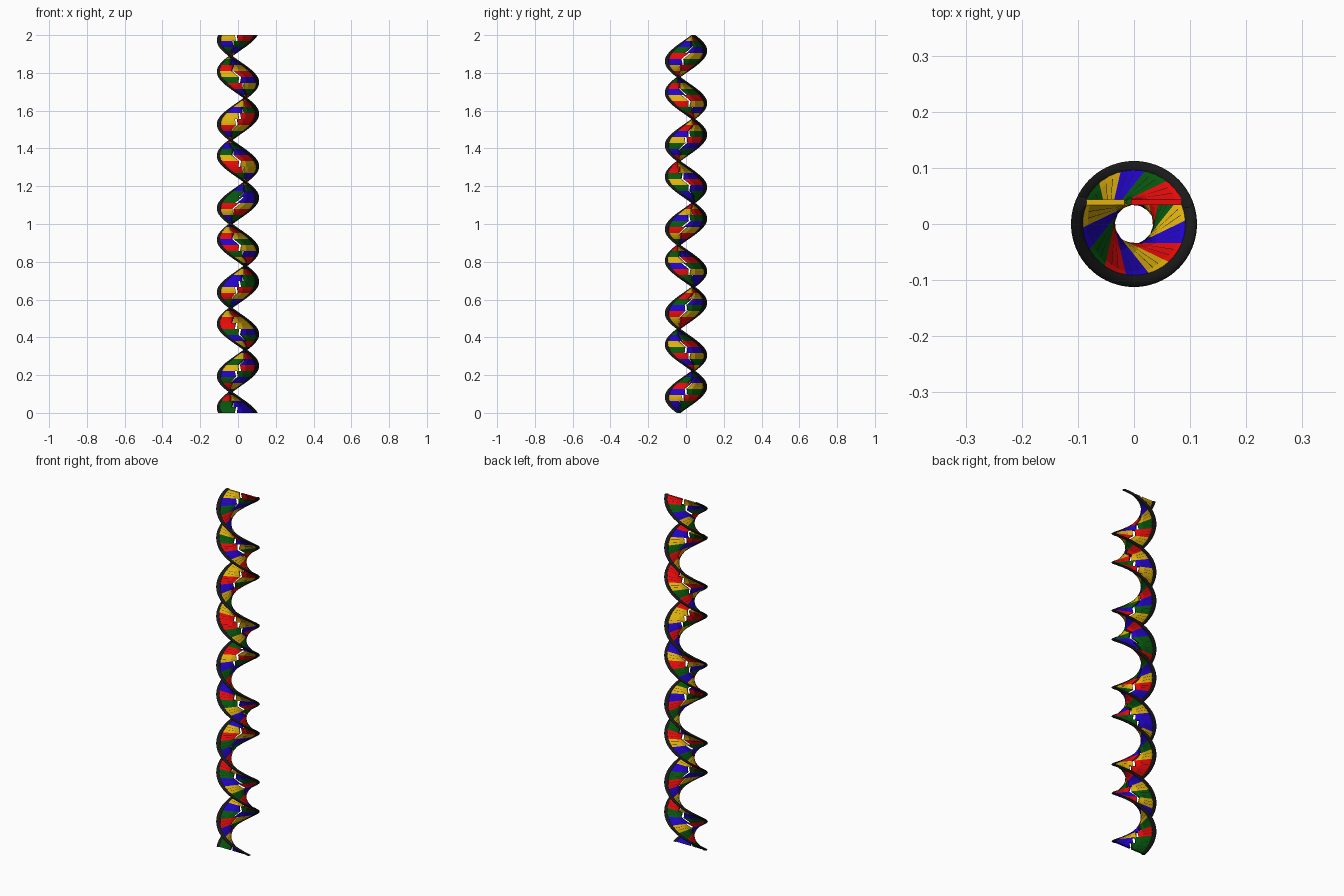
import bpy
import bmesh
import math
from mathutils import Matrix, Vector

cube = bpy.data.objects.get("Cube")
if cube:
    bpy.data.objects.remove(cube, do_unlink=True)

HEIGHT = 2.0
TURNS = 4.5
INNER, OUTER = 0.034, 0.044      # rung plate, distance from the axis
STRAND_U, STRAND_Y, STRAND_R = 0.094, 0.039, 0.0105

# One letter per rung from the top down: colour on the first strand
SEQUENCE = ("RGBYGRYGR" "BYRGRRYGRBGYRRGYGBBYRGBYRBRGYBRG"
            "GRYBGYRRGBYGRBRGBYGRGG")
PARTNER = {"R": "Y", "Y": "R", "G": "B", "B": "G"}
SLOTS = "RYGB"


def make_material(name, rgb):
    mat = bpy.data.materials.new(name)
    mat.use_nodes = True
    color = (*rgb, 1.0)
    mat.diffuse_color = color
    mat.node_tree.nodes["Principled BSDF"].inputs["Base Color"].default_value = color
    return mat


red = make_material("red", (0.80, 0.003, 0.003))
yellow = make_material("yellow", (0.75, 0.45, 0.004))
green = make_material("green", (0.002, 0.095, 0.004))
blue = make_material("blue", (0.016, 0.001, 0.62))
black = make_material("black", (0.010, 0.010, 0.010))
MATERIALS = [red, yellow, green, blue, black]
BLACK = 4


def twisted(u, y, z):
    """Place a point of the flat cross-section at height z, turned with the helix."""
    angle = (HEIGHT - z) / HEIGHT * TURNS * 2 * math.pi
    return Matrix.Rotation(angle, 3, "Z") @ Vector((u, y, z))


def loft(bm, sections, heights, paint):
    """Join horizontal sections up the twist; paint(level, side) gives the material."""
    rings = [[bm.verts.new(twisted(u, y, z)) for u, y in section]
             for section, z in zip(sections, heights)]
    n = len(rings[0])
    for level in range(len(rings) - 1):
        low, high = rings[level], rings[level + 1]
        for s in range(n):
            t = (s + 1) % n
            face = bm.faces.new((low[s], low[t], high[t], high[s]))
            face.material_index = paint(level, s)
    for cap in (rings[0], rings[-1]):
        bm.faces.new(cap).material_index = paint(0, 0)


def finish(bm, name, materials):
    bmesh.ops.recalc_face_normals(bm, faces=bm.faces[:])
    mesh = bpy.data.meshes.new(name)
    bm.to_mesh(mesh)
    bm.free()
    for mat in materials:
        mesh.materials.append(mat)
    obj = bpy.data.objects.new(name, mesh)
    bpy.context.collection.objects.link(obj)
    return obj


# Backbones: round strands swept along the helix
for side, name in ((1, "first_backbone"), (-1, "second_backbone")):
    bm = bmesh.new()
    circle = []
    for k in range(14):
        a = 2 * math.pi * k / 14
        circle.append((side * STRAND_U + STRAND_R * math.cos(a),
                       STRAND_Y + STRAND_R * math.sin(a)))
    steps = len(SEQUENCE) * 5
    heights = [HEIGHT * i / steps for i in range(steps + 1)]
    loft(bm, [circle] * len(heights), heights, lambda lv, s: 0)
    obj = finish(bm, name, [black])
    bpy.ops.object.select_all(action="DESELECT")
    obj.select_set(True)
    bpy.context.view_layer.objects.active = obj
    bpy.ops.object.shade_smooth_by_angle(angle=math.radians(40))

# Bases: half rungs meeting at a slanted zigzag gap, each with two hairline dark marks
RISE = HEIGHT / len(SEQUENCE)
LEVELS = (0, 0.32, 0.35, 0.65, 0.68, 1)
for side, name in ((1, "first_strand_bases"), (-1, "second_strand_bases")):
    bm = bmesh.new()
    for i, letter in enumerate(SEQUENCE):
        lean = -1 if letter in "RG" else 1
        end = side * STRAND_U
        sections = []
        for f in LEVELS:
            start = lean * (0.022 * f - 0.011) + side * 0.006
            stops = [start + (end - start) * p for p in (0, 0.3, 0.8, 1)]
            sections.append([(u, INNER) for u in stops]
                            + [(u, OUTER) for u in reversed(stops)])
        slot = SLOTS.index(letter if side > 0 else PARTNER[letter])
        bottom = HEIGHT - (i + 1) * RISE
        loft(bm, sections, [bottom + f * RISE for f in LEVELS],
             lambda lv, s: BLACK if lv in (1, 3) and s in (1, 5) else slot)
    finish(bm, name, MATERIALS)
